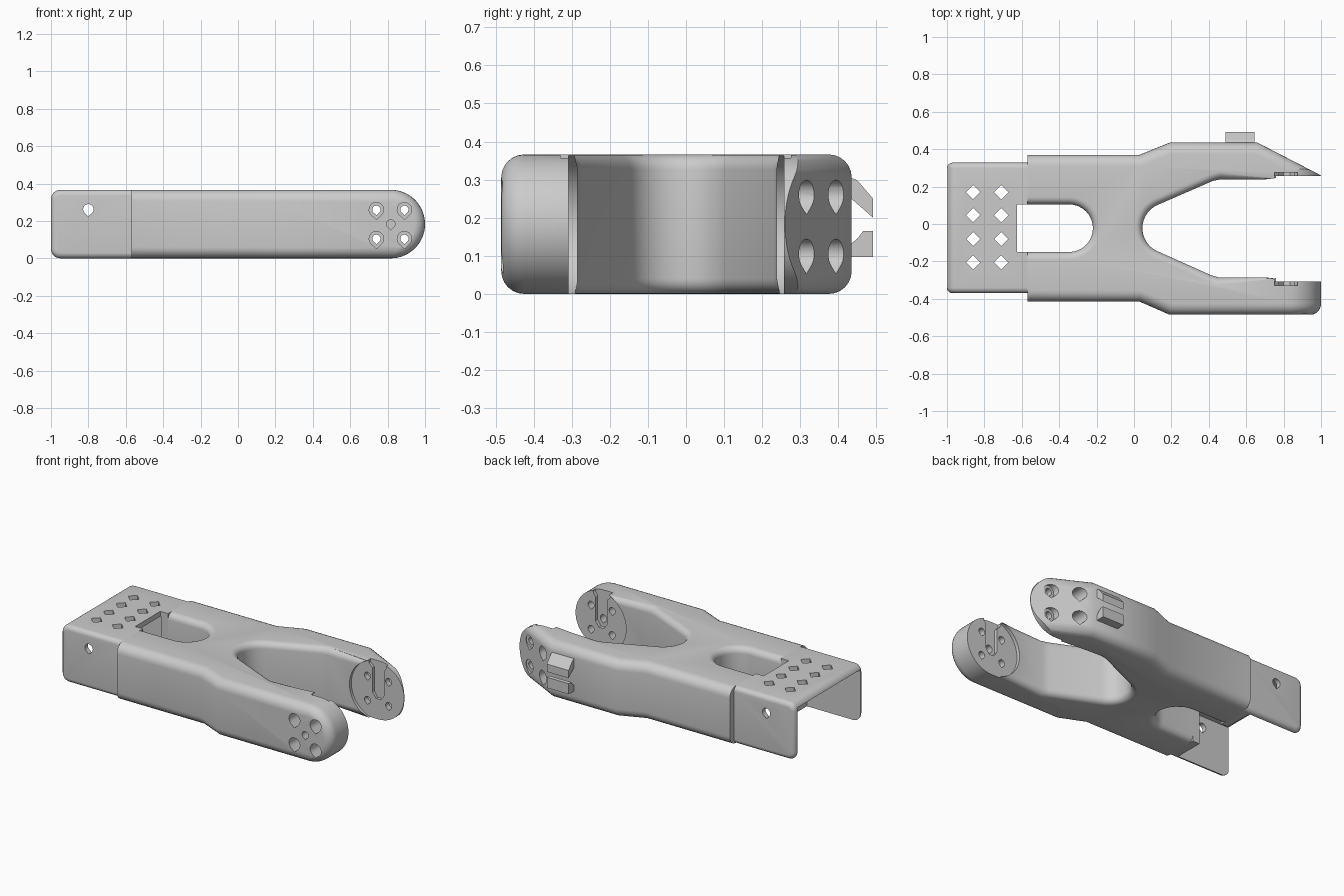
import bpy, bmesh
from math import sin, cos, radians, pi
from mathutils import Vector

if "Cube" in bpy.data.objects:
    bpy.data.objects.remove(bpy.data.objects["Cube"])

H = 0.366           # overall height
R = H / 2           # radius of the rounded arm ends
CX = 1 - R          # pivot centre along x


def arc(cx, cy, r, a0, a1, n):
    return [(cx + r * cos(radians(a0 + (a1 - a0) * i / n)),
             cy + r * sin(radians(a0 + (a1 - a0) * i / n))) for i in range(n + 1)]


def prism(name, pts, axis, a, b, bevels=()):
    """Extrude a 2D profile along an axis, then round chosen edges.
    bevels: list of (radius, test(midpoint, direction))."""
    put = {'x': lambda u, v, t: (t, u, v),
           'y': lambda u, v, t: (u, t, v),
           'z': lambda u, v, t: (u, v, t)}[axis]
    bm = bmesh.new()
    lo = [bm.verts.new(put(u, v, a)) for u, v in pts]
    hi = [bm.verts.new(put(u, v, b)) for u, v in pts]
    n = len(pts)
    bm.faces.new(lo)
    bm.faces.new(hi[::-1])
    for i in range(n):
        j = (i + 1) % n
        bm.faces.new((lo[i], hi[i], hi[j], lo[j]))
    bmesh.ops.recalc_face_normals(bm, faces=bm.faces)
    k = 'xyz'.index(axis)
    rims = [e for e in bm.edges if abs(e.verts[0].co[k] - e.verts[1].co[k]) < 1e-6]
    groups = [(r, [e for e in rims if test((e.verts[0].co + e.verts[1].co) / 2)])
              for r, test in bevels]
    for r, edges in groups:
        edges = [e for e in edges if e.is_valid]
        bmesh.ops.bevel(bm, geom=edges, offset=r, offset_type='OFFSET', segments=6,
                        profile=0.5, affect='EDGES', clamp_overlap=False)
    bmesh.ops.recalc_face_normals(bm, faces=bm.faces)
    me = bpy.data.meshes.new(name)
    bm.to_mesh(me)
    bm.free()
    ob = bpy.data.objects.new(name, me)
    bpy.context.collection.objects.link(ob)
    return ob


def boolean(ob, cutter, op='DIFFERENCE'):
    cutter.hide_render = True
    m = ob.modifiers.new("cut", 'BOOLEAN')
    m.operation, m.object, m.solver = op, cutter, 'EXACT'
    bpy.context.view_layer.objects.active = ob
    bpy.ops.object.modifier_apply(modifier=m.name)
    bpy.data.objects.remove(cutter)


def rect(u0, v0, u1, v1):
    return [(u0, v0), (u1, v0), (u1, v1), (u0, v1)]


def teardrop(cx, cz, r):
    return arc(cx, cz, r, -45, 225, 14) + [(cx, cz - r * 1.35)]


# forked body: outer outline, slot at the left, V between the arms
STEP = 0.82
upper_outer = [(-0.57, 0.37), (0.03, 0.37), (0.19, 0.435), (0.66, 0.435), (1.05, 0.234)]
upper_inner = [(1.05, 0.12), (STEP, 0.12), (STEP, 0.238), (0.46, 0.238), (0.42, 0.23)]
crotch = arc(0.18, -0.022, 0.135, 114, 246, 16)
lower_inner = [(0.41, -0.273), (0.45, -0.285), (STEP, -0.285), (STEP, -0.2), (1.05, -0.2)]
lower_outer = [(1.05, -0.485), (0.19, -0.485), (0.03, -0.415), (-0.57, -0.415)]
slot = [(-0.57, -0.15)] + arc(-0.347, -0.0225, 0.1275, -90, 90, 16) + [(-0.57, 0.105)]


def is_outer(p):
    return (p.y > 0.3 or p.y < -0.4) and -0.56 < p.x < 1.04


def is_inner(p):
    return -0.29 < p.y < 0.24 and -0.56 < p.x < STEP - 0.01


body = prism("forked_body", upper_outer + upper_inner + crotch + lower_inner + lower_outer + slot,
             'z', 0, H, [(0.06, is_outer), (0.04, is_inner)])

# round the arm ends
E = 0.001
stadium = [(-0.7, -E), (CX, -E)] + arc(CX, R, R, -88, 88, 30) + [(CX, H + E), (-0.7, H + E)]
envelope = prism("end_rounding", stadium, 'y', -0.486, 0.6,
                 [(0.06, lambda p: p.y < 0 and p.x > -0.69)])
boolean(body, envelope, 'INTERSECT')

# disc recesses and keyed slots on the inner faces
disc = arc(CX, R, 0.192, 90, 270, 32) + [(1.1, R - 0.192), (1.1, R + 0.192)]
boolean(body, prism("recess", disc, 'y', -0.308, 0.257))
key = [(0.75, 0.42), (0.75, 0.345), (0.775, 0.32), (0.775, 0.165), (0.80, 0.13),
       (0.834, 0.13), (0.859, 0.165), (0.859, 0.32), (0.875, 0.345), (0.875, 0.42)]
boolean(body, prism("key_slot", key, 'y', -0.33, 0.275))

# screw holes with counterbores
for x in (0.74, 0.89):
    for z in (0.26, 0.105):
        boolean(body, prism("screw", teardrop(x, z, 0.022), 'y', -0.7, 0.7))
        boolean(body, prism("bore_lower", teardrop(x, z, 0.039), 'y', -0.7, -0.36))
        boolean(body, prism("bore_upper", teardrop(x, z, 0.039), 'y', 0.293, 0.7))
boolean(body, prism("pivot", teardrop(CX, R, 0.023), 'y', -0.7, -0.2))

# open channel sleeve at the left end
side = (arc(-0.95, 0.05, 0.05, 270, 180, 6) + arc(-0.95, H - 0.05, 0.05, 180, 90, 6)
        + [(-0.57, H), (-0.57, 0)])
sleeve = prism("channel_sleeve", side, 'y', -0.37, 0.328,
               [(0.03, lambda p: p.x < -0.571)])
boolean(sleeve, prism("cavity", rect(-1.1, -0.34, -0.62, 0.298), 'z', -0.1, 0.333))
boolean(sleeve, prism("slot_gap", rect(-0.625, -0.15, -0.5, 0.105), 'z', -0.1, 0.5))
for x in (-0.86, -0.71):
    for y in (0.17, 0.047, -0.08, -0.205):
        boolean(sleeve, prism("diamond", arc(x, y, 0.038, 0, 270, 3), 'z', 0.2, 0.5))
boolean(sleeve, prism("side_hole", teardrop(-0.8, 0.262, 0.028), 'y', -0.6, 0.6))

# pair of cable hooks on the outside of the upper arm
prism("hook_top", [(0.425, 0.308), (0.45, 0.298), (0.491, 0.25), (0.491, 0.2),
                   (0.425, 0.258)], 'x', 0.49, 0.645)
prism("hook_bottom", [(0.425, 0.097), (0.491, 0.097), (0.491, 0.165), (0.465, 0.165),
                      (0.45, 0.145), (0.425, 0.125)], 'x', 0.49, 0.645)

# smooth shading with sharp edges kept
bpy.ops.object.select_all(action='DESELECT')
for ob in (body, sleeve):
    ob.select_set(True)
bpy.context.view_layer.objects.active = body
bpy.ops.object.shade_smooth_by_angle(angle=radians(30))
